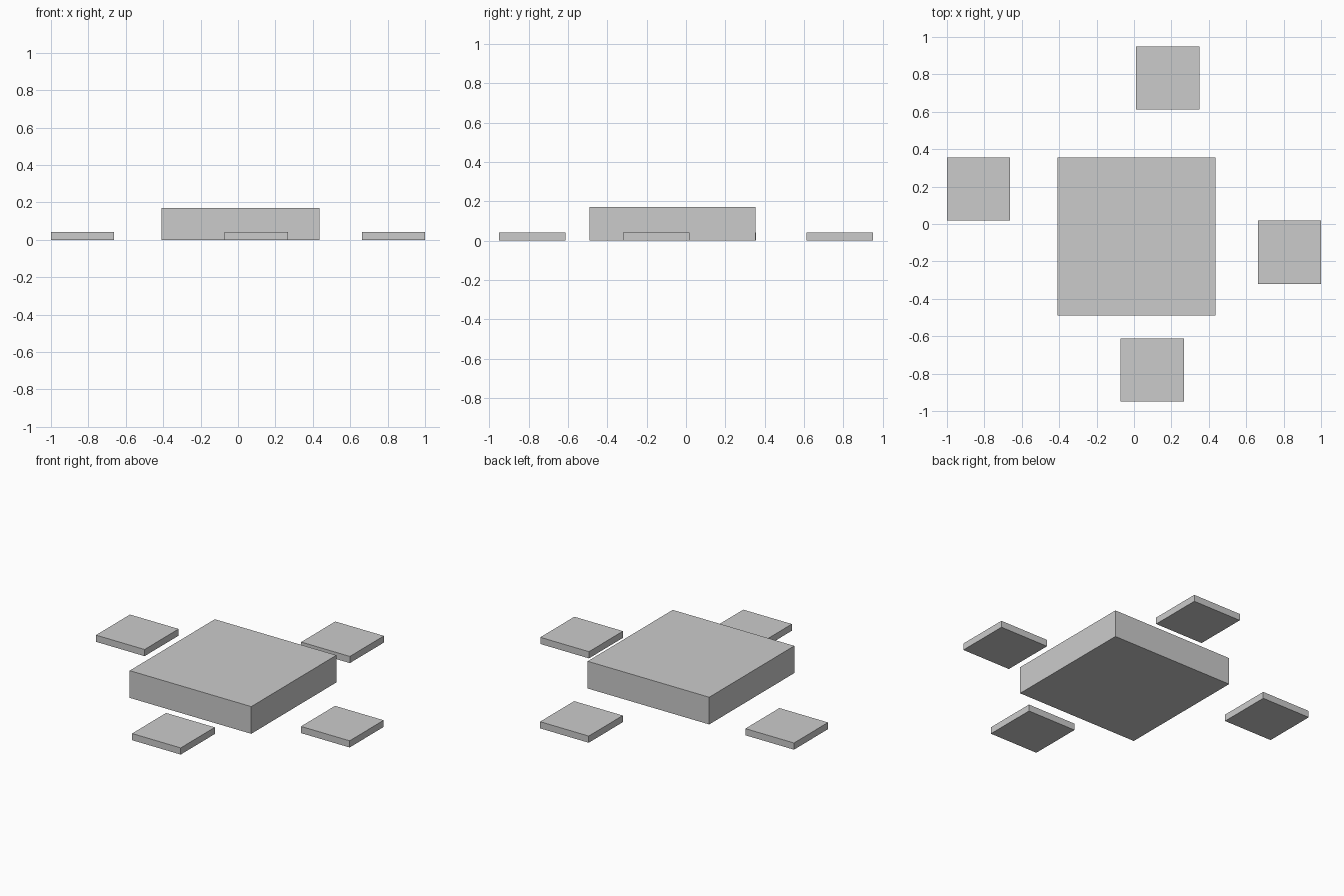
import bpy

if "Cube" in bpy.data.objects:
    bpy.data.objects.remove(bpy.data.objects["Cube"])


def slab(name, x, y, side, height):
    """Square slab standing on z = 0, centred at (x, y)."""
    bpy.ops.mesh.primitive_cube_add(size=1, location=(x, y, height / 2))
    obj = bpy.context.object
    obj.name = name
    obj.scale = (side, side, height)
    bpy.ops.object.transform_apply(location=False, rotation=False, scale=True)
    return obj


# Low central block
slab("table", 0.013, -0.068, 0.845, 0.171)

# Four thin seat pads placed loosely around it
pads = {
    "left_cushion": (-0.831, 0.187),
    "right_cushion": (0.831, -0.151),
    "front_cushion": (0.098, -0.781),
    "back_cushion": (0.180, 0.781),
}
for name, (x, y) in pads.items():
    slab(name, x, y, 0.338, 0.042)
